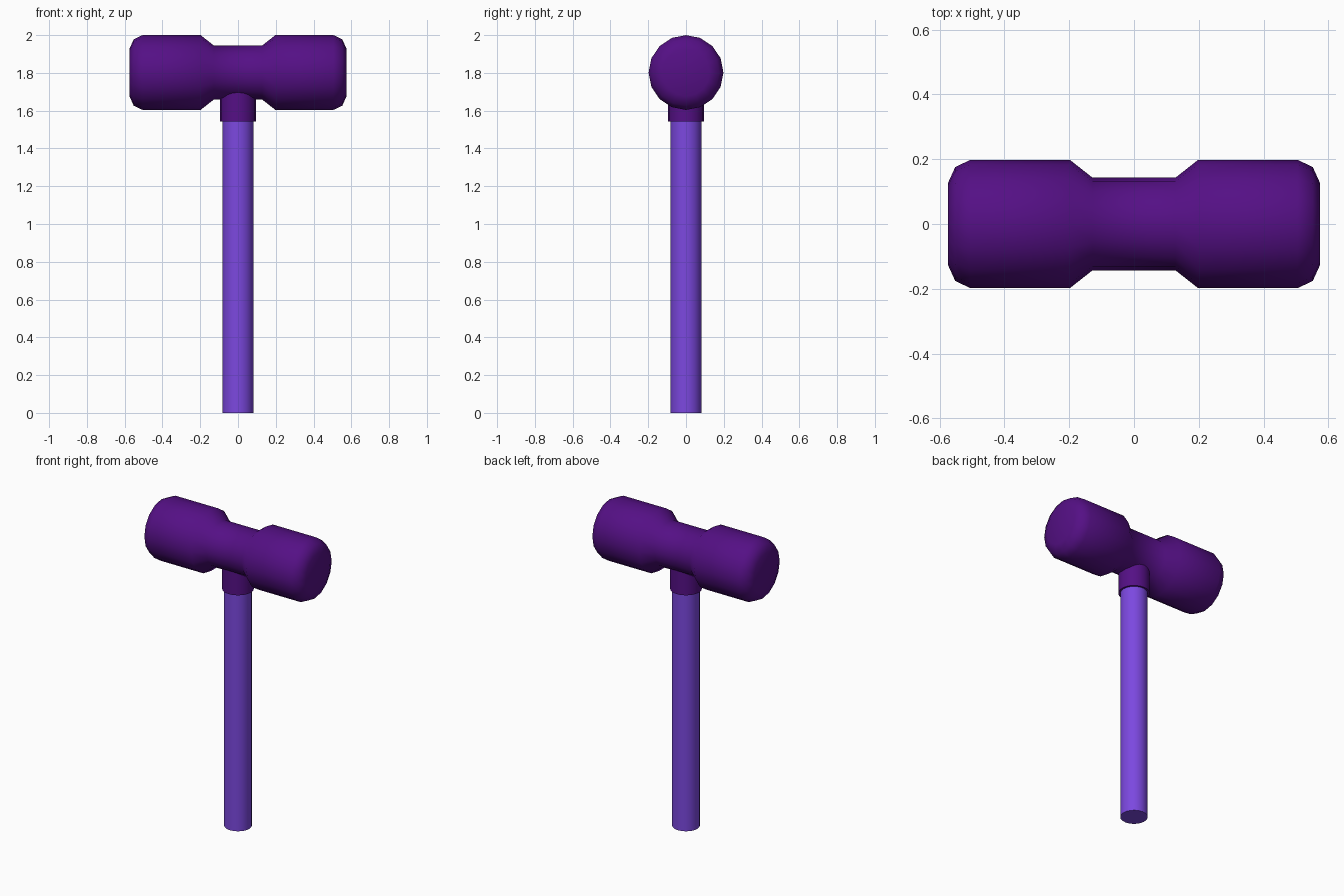
import bpy, bmesh, math
from mathutils import Matrix

if "Cube" in bpy.data.objects:
    bpy.data.objects.remove(bpy.data.objects["Cube"])


def material(name, rgb):
    m = bpy.data.materials.new(name)
    m.diffuse_color = (*rgb, 1)
    m.use_nodes = True
    m.node_tree.nodes["Principled BSDF"].inputs["Base Color"].default_value = m.diffuse_color
    return m


dark_purple = material("dark_purple", (0.09, 0.005, 0.235))
violet = material("violet", (0.2, 0.065, 0.74))


def lathe(name, profile, mat, matrix, sides=16, angle=50):
    """Revolve (height, radius) points round z, cap both ends, then place."""
    bm = bmesh.new()
    rings = [[bm.verts.new((r * math.cos(2 * math.pi * i / sides),
                            r * math.sin(2 * math.pi * i / sides), h))
              for i in range(sides)] for h, r in profile]
    for a, b in zip(rings, rings[1:]):
        for i in range(sides):
            j = (i + 1) % sides
            bm.faces.new((a[i], a[j], b[j], b[i]))
    bm.faces.new(rings[0][::-1])
    bm.faces.new(rings[-1])
    bm.transform(matrix)
    bmesh.ops.recalc_face_normals(bm, faces=bm.faces)
    me = bpy.data.meshes.new(name)
    bm.to_mesh(me)
    bm.free()
    me.materials.append(mat)
    ob = bpy.data.objects.new(name, me)
    bpy.context.collection.objects.link(ob)
    bpy.ops.object.select_all(action='DESELECT')
    ob.select_set(True)
    bpy.context.view_layer.objects.active = ob
    bpy.ops.object.shade_smooth_by_angle(angle=math.radians(angle))
    return ob


# Mallet head: half profile mirrored, laid along x
half = [(0.128, 0.143), (0.198, 0.198), (0.505, 0.198),
        (0.552, 0.176), (0.575, 0.125)]
profile = [(-h, r) for h, r in reversed(half)] + half
lathe("mallet_head", profile, dark_purple,
      Matrix.Translation((0, 0, 1.802)) @ Matrix.Rotation(math.pi / 2, 4, 'Y'))

# Collar joining head and handle
lathe("collar", [(1.543, 0.094), (1.75, 0.094)], dark_purple, Matrix(), 20)

# Handle
lathe("handle", [(0, 0.082), (1.56, 0.082)], violet, Matrix(), 20)
